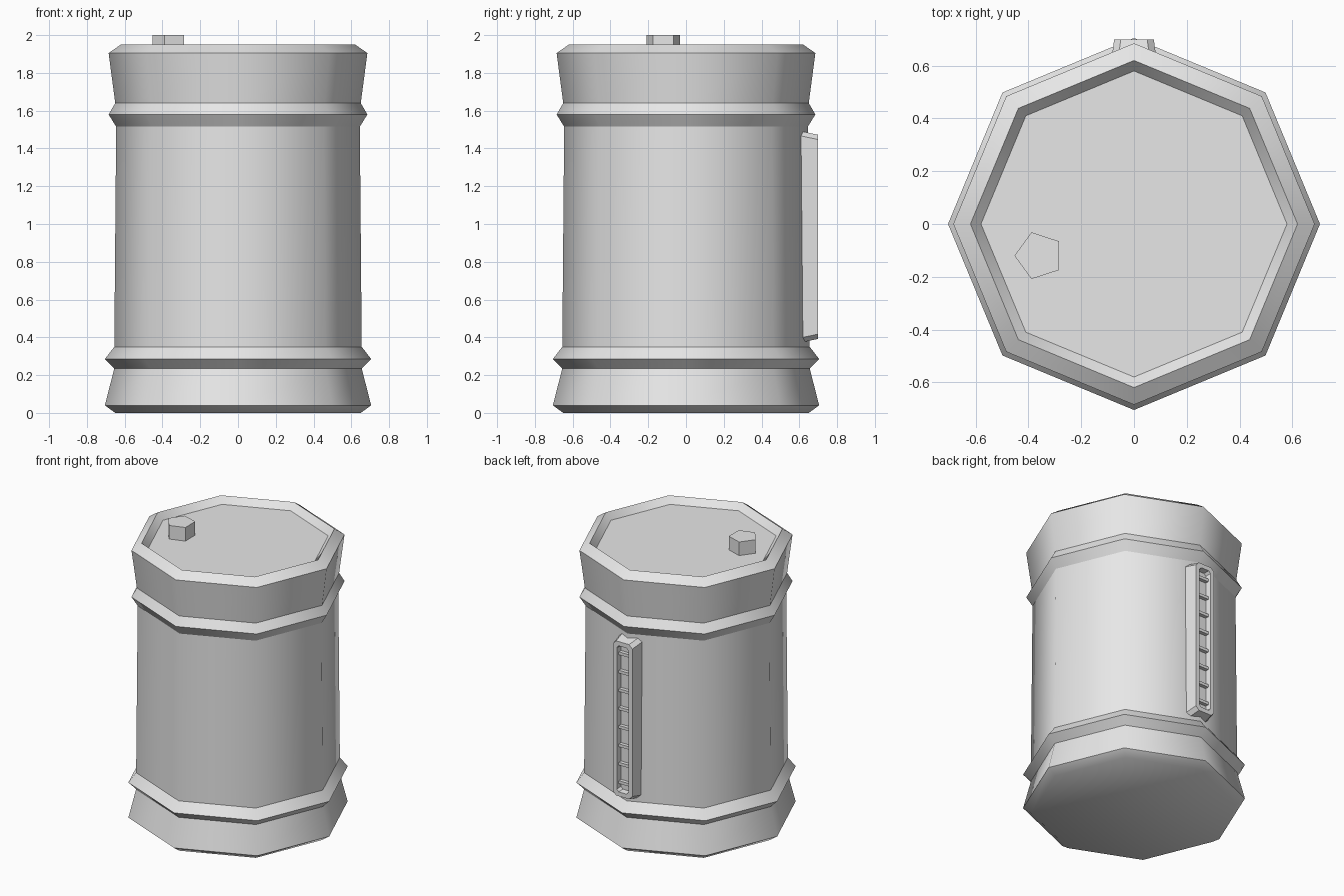
import bpy
import bmesh
from math import cos, sin, pi

old = bpy.data.objects.get("Cube")
if old:
    bpy.data.objects.remove(old)

grey = bpy.data.materials.new("light grey")
grey.use_nodes = True
colour = (0.8, 0.8, 0.8, 1)
grey.diffuse_color = colour
grey.node_tree.nodes["Principled BSDF"].inputs["Base Color"].default_value = colour


def polygon(radius, z, sides, x=0, y=0, start=0):
    """Ring of points around a vertical axis."""
    angles = [start + 2 * pi * i / sides for i in range(sides)]
    return [(x + radius * cos(a), y + radius * sin(a), z) for a in angles]


def panel(half_w, half_h, cut, y, mid):
    """Upright rectangle with cut corners, facing the back."""
    w, h = half_w, half_h
    corners = [(w, h - cut), (w - cut, h), (cut - w, h), (-w, h - cut),
               (-w, cut - h), (cut - w, -h), (w - cut, -h), (w, cut - h)]
    return [(x, y, mid + z) for x, z in corners]


def loft(name, rings, smooth=False):
    """Join matching rings with quads and cap both ends."""
    bm = bmesh.new()
    loops = [[bm.verts.new(p) for p in ring] for ring in rings]
    for low, high in zip(loops, loops[1:]):
        n = len(low)
        for i in range(n):
            j = (i + 1) % n
            bm.faces.new((low[i], low[j], high[j], high[i]))
    bm.faces.new(loops[0][::-1])
    bm.faces.new(loops[-1])
    bmesh.ops.recalc_face_normals(bm, faces=bm.faces[:])
    for face in bm.faces:
        face.smooth = smooth
    if smooth:
        # Crisp horizontal rings, soft vertical edges
        for edge in bm.edges:
            a, b = edge.verts
            edge.smooth = abs(a.co.z - b.co.z) > 0.001 or a.co.z < 0.001
    mesh = bpy.data.meshes.new(name)
    bm.to_mesh(mesh)
    bm.free()
    mesh.materials.append(grey)
    obj = bpy.data.objects.new(name, mesh)
    bpy.context.collection.objects.link(obj)
    return obj


# Barrel: eight-sided shell with two ridges and a sunken lid
profile = [(0.65, 0), (0.705, 0.04), (0.655, 0.235), (0.705, 0.285),
           (0.655, 0.35), (0.645, 1.515), (0.685, 1.58), (0.65, 1.64),
           (0.685, 1.905), (0.62, 1.95), (0.58, 1.905)]
loft("barrel", [polygon(r, z, 8) for r, z in profile], smooth=True)

# Five-sided filler cap
loft("filler_cap", [polygon(0.093, z, 5, -0.36, -0.12, pi) for z in (1.89, 2.0)])

# Level gauge: bevelled frame with a sunken window
MID = 0.932
loft("gauge_frame", [panel(0.088, 0.56, 0.025, 0.605, MID),
                     panel(0.075, 0.54, 0.025, 0.70, MID),
                     panel(0.045, 0.51, 0.015, 0.70, MID),
                     panel(0.04, 0.505, 0.015, 0.66, MID)])

# Gauge marks
COUNT = 8
for i in range(COUNT):
    z = MID + 0.9 * (i / (COUNT - 1) - 0.5)
    loft(f"gauge_mark_{i + 1}", [panel(0.041, 0.01, 0.002, y, z) for y in (0.655, 0.685)])
